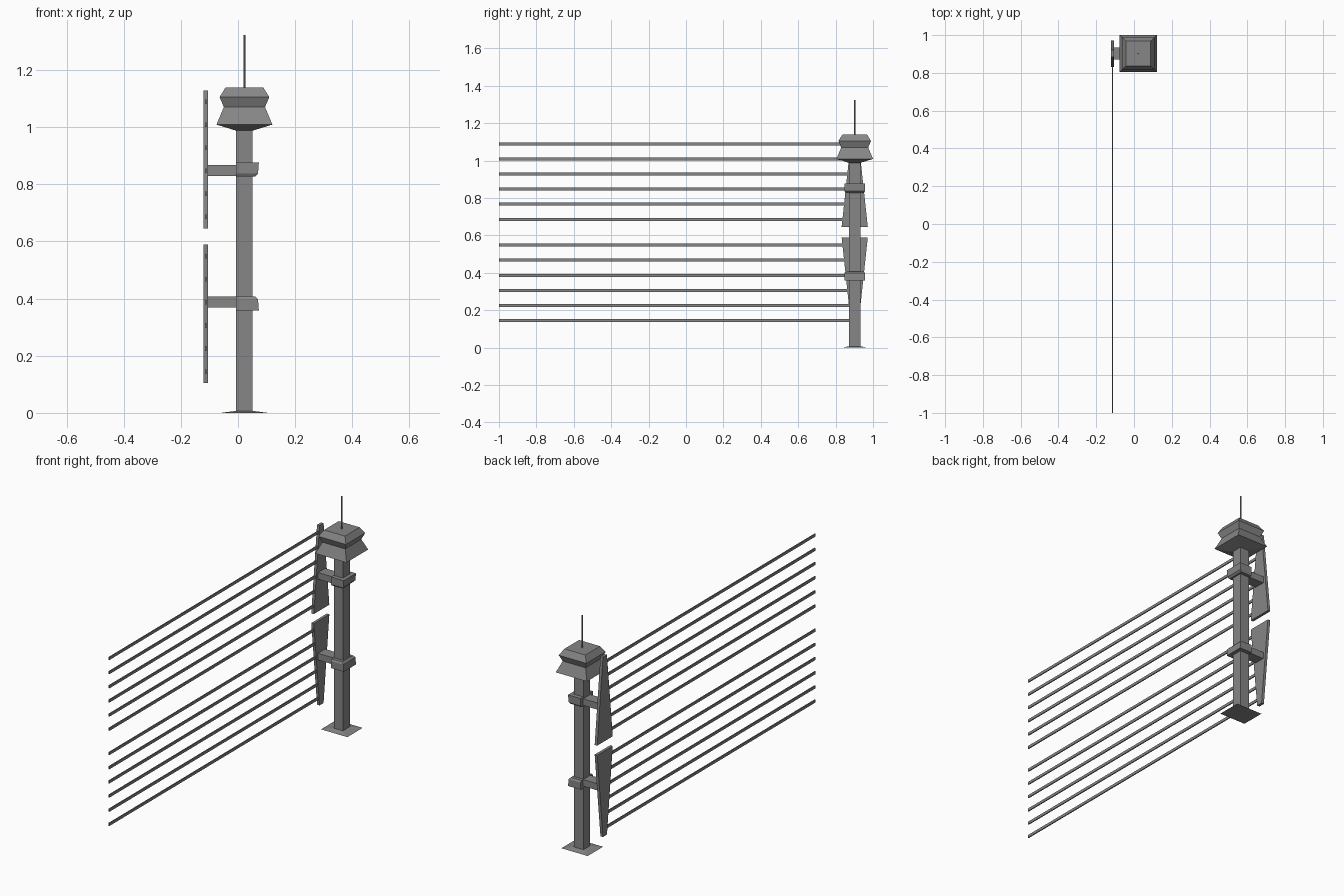
import bpy, bmesh

if "Cube" in bpy.data.objects:
    bpy.data.objects.remove(bpy.data.objects["Cube"])

PX, PY = 0.0225, 0.902         # post axis
PANEL_X = -0.113               # wire / panel plane

# Dark grey metal for every part
metal = bpy.data.materials.new("dark_metal")
metal.diffuse_color = (0.24, 0.24, 0.24, 1)
metal.use_nodes = True
metal.node_tree.nodes["Principled BSDF"].inputs["Base Color"].default_value = metal.diffuse_color


def make(name, build):
    bm = bmesh.new()
    build(bm)
    bmesh.ops.recalc_face_normals(bm, faces=bm.faces)
    me = bpy.data.meshes.new(name)
    bm.to_mesh(me)
    bm.free()
    me.materials.append(metal)
    ob = bpy.data.objects.new(name, me)
    bpy.context.collection.objects.link(ob)
    return ob


def stack(name, rings):
    """Loft of rectangles, each (z, x0, x1, y0, y1), capped at both ends."""
    def build(bm):
        loops = [[bm.verts.new(p) for p in
                  ((a, c, z), (b, c, z), (b, d, z), (a, d, z))]
                 for z, a, b, c, d in rings]
        bm.faces.new(loops[0])
        bm.faces.new(loops[-1])
        for lo, hi in zip(loops, loops[1:]):
            for i in range(4):
                j = (i + 1) % 4
                bm.faces.new((lo[i], lo[j], hi[j], hi[i]))
    return make(name, build)


def around(z, hx, hy=None):
    hy = hx if hy is None else hy
    return (z, PX - hx, PX + hx, PY - hy, PY + hy)


def box(name, x0, x1, y0, y1, z0, z1):
    return stack(name, [(z0, x0, x1, y0, y1), (z1, x0, x1, y0, y1)])


# Ground plate, post, lamp-like head and antenna
stack("base_plate", [around(0, 0.083, 0.069), around(0.007, 0.029, 0.031)])
stack("post", [around(0.003, 0.029, 0.031), around(0.995, 0.029, 0.031)])
stack("head", [around(0.988, 0.03), around(1.009, 0.098), around(1.07, 0.072),
               around(1.105, 0.087), around(1.139, 0.066)])


def antenna(bm):
    bmesh.ops.create_cone(bm, cap_ends=True, segments=8, radius1=0.004,
                          radius2=0.004, depth=0.19)
    bmesh.ops.translate(bm, verts=bm.verts, vec=(PX, PY, 1.228))


make("antenna", antenna)

# Mirrored halves: tapered insulator panel, arm, clamp and six wires
for label, wide, narrow, wire0, out, inn, arm in (
        ("upper", 0.645, 1.129, 0.686, 0.877, 0.827, (0.829, 0.867)),
        ("lower", 0.59, 0.105, 0.548, 0.358, 0.408, (0.369, 0.407))):
    s = 1 if label == "upper" else -1
    stack(label + "_panel",
          [(wide, -0.121, -0.105, PY - 0.07, PY + 0.07),
           (narrow, -0.121, -0.105, PY - 0.018, PY + 0.018)])
    box(label + "_arm", -0.107, 0.0, PY - 0.032, PY + 0.032, *arm)
    # clamp collar, chamfered on the side facing the other clamp
    x0 = PX - 0.029
    stack(label + "_clamp",
          [(inn, x0, 0.06, PY - 0.049, PY + 0.049),
           (inn + s * 0.01, x0, 0.07, PY - 0.055, PY + 0.055),
           (out, x0, 0.073, PY - 0.055, PY + 0.055)])
    for i in range(6):
        z = wire0 + s * i * 0.0807
        box(f"{label}_wire_{i + 1}", PANEL_X - 0.003, PANEL_X + 0.003,
            -1.0, PY, z - 0.008, z + 0.008)
